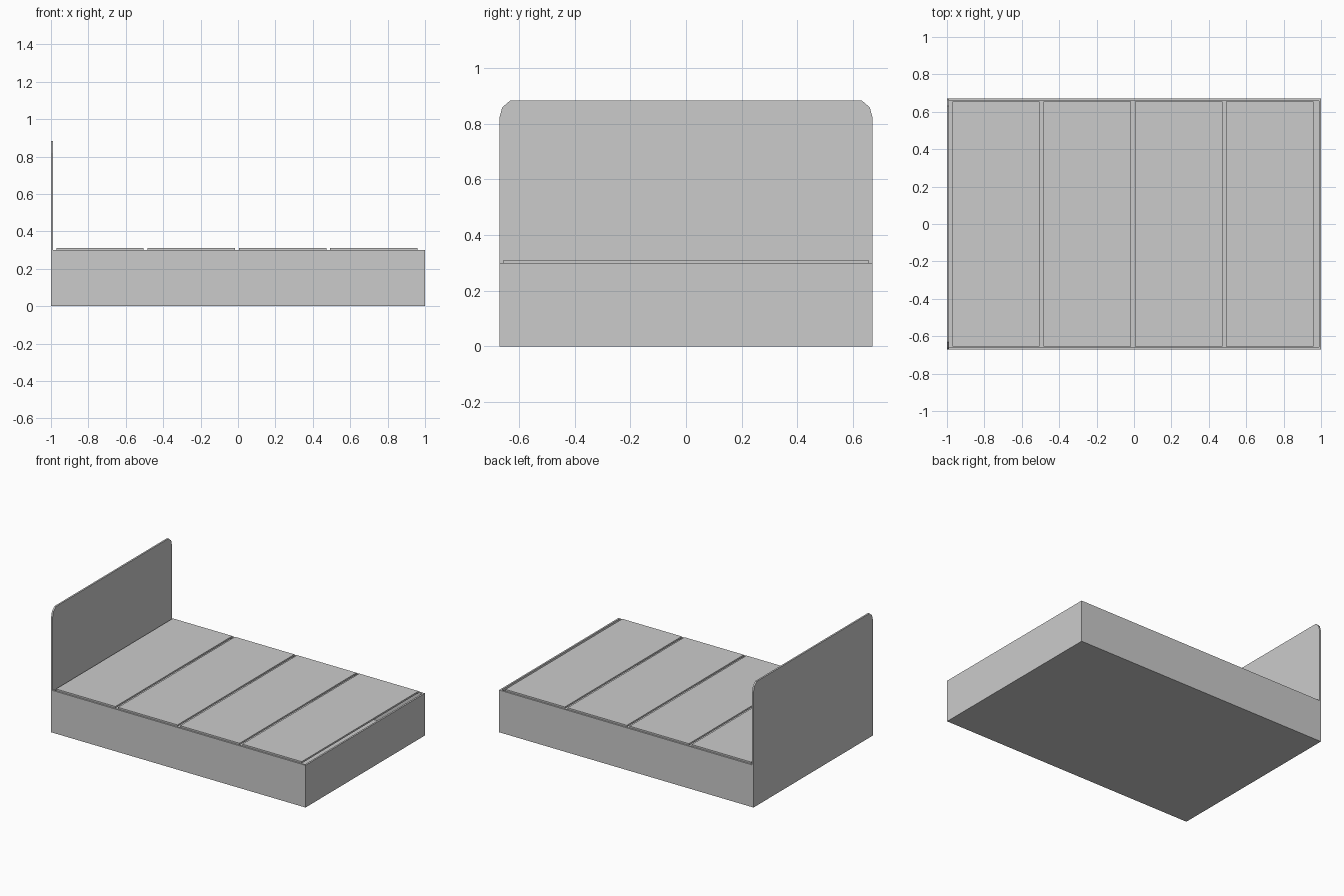
import bpy, bmesh

if "Cube" in bpy.data.objects:
    bpy.data.objects.remove(bpy.data.objects["Cube"])

T = 0.012          # board thickness
L, W, H = 1.0, 0.67, 0.30


def board(name, lo, hi):
    bpy.ops.mesh.primitive_cube_add(size=1, location=[(a + b) / 2 for a, b in zip(lo, hi)])
    ob = bpy.context.object
    ob.name = name
    ob.scale = [b - a for a, b in zip(lo, hi)]
    bpy.ops.object.transform_apply(location=False, rotation=False, scale=True)
    return ob


# Open box frame: bottom, two long sides, foot end
board("bottom_board", (-L + T, -W + T, 0), (L - T, W - T, T))
board("front_side_board", (-L + T, -W, 0), (L, -W + T, H))
board("back_side_board", (-L + T, W - T, 0), (L, W, H))
board("foot_board", (L - T, -W + T, 0), (L, W - T, H))

# Headboard with chamfered upper corners, down to the floor
half = [(W, 0), (W, 0.82), (0.66, 0.858), (0.632, 0.882)]
profile = half + [(-y, z) for y, z in reversed(half)]
bm = bmesh.new()
face = bm.faces.new([bm.verts.new((-L, y, z)) for y, z in profile])
ext = bmesh.ops.extrude_face_region(bm, geom=[face])
moved = [g for g in ext["geom"] if isinstance(g, bmesh.types.BMVert)]
bmesh.ops.translate(bm, verts=moved, vec=(T, 0, 0))
bmesh.ops.recalc_face_normals(bm, faces=bm.faces)
mesh = bpy.data.meshes.new("headboard")
bm.to_mesh(mesh)
bm.free()
bpy.context.collection.objects.link(bpy.data.objects.new("headboard", mesh))

# Four mattress support panels
for i in range(4):
    x = -0.971 + i * 0.488
    board(f"support_panel_{i + 1}", (x, -0.656, 0.31 - T), (x + 0.467, 0.656, 0.31))
